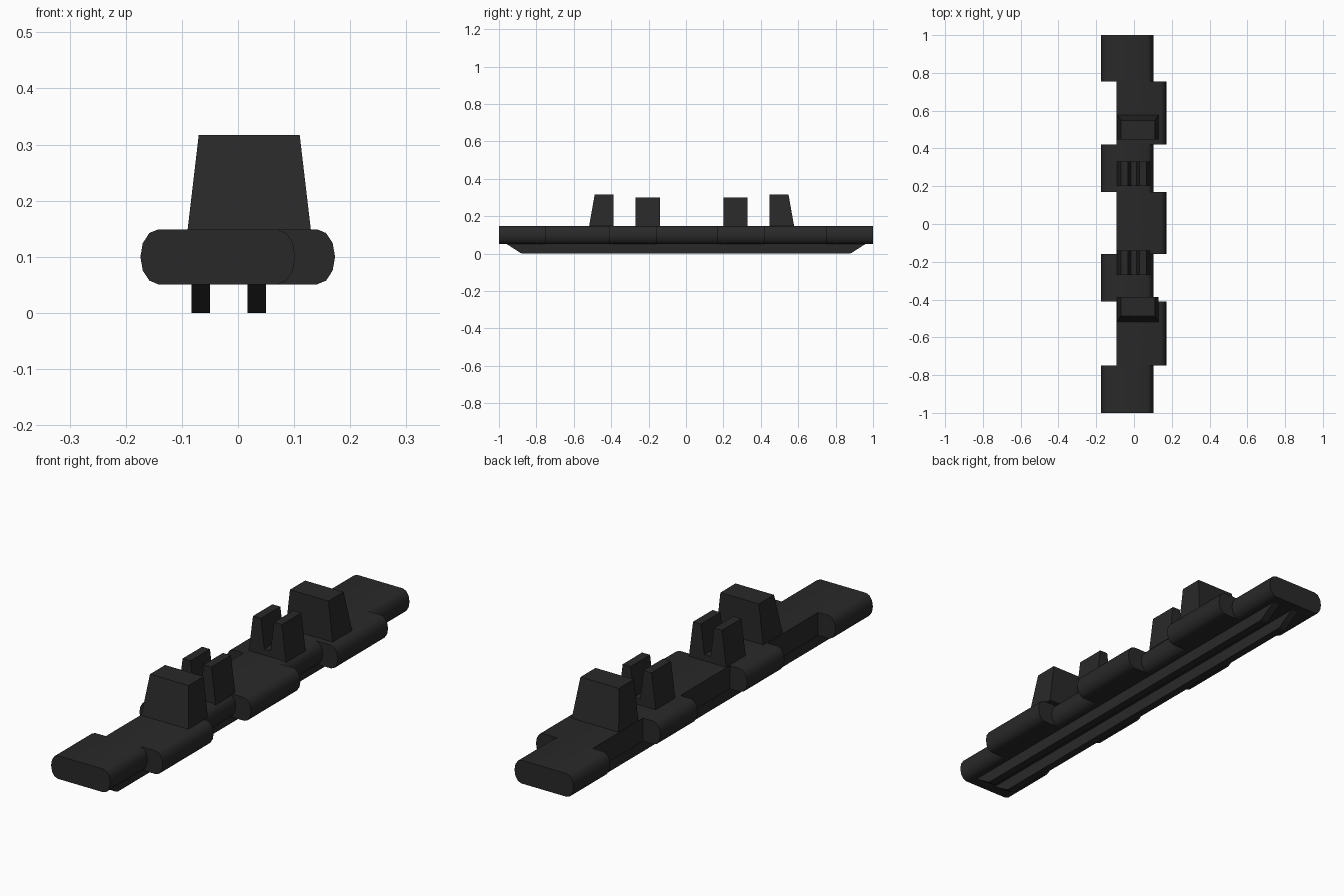
import bpy, bmesh, math

if "Cube" in bpy.data.objects:
    bpy.data.objects.remove(bpy.data.objects["Cube"])

mat = bpy.data.materials.new("dark_metal")
mat.diffuse_color = (0.022, 0.022, 0.022, 1)
mat.use_nodes = True
mat.node_tree.nodes["Principled BSDF"].inputs["Base Color"].default_value = mat.diffuse_color


def make(name, rings, smooth=False):
    """Closed solid lofted through equal-length rings of points."""
    bm = bmesh.new()
    loops = [[bm.verts.new(p) for p in r] for r in rings]
    n = len(loops[0])
    for a, b in zip(loops, loops[1:]):
        for i in range(n):
            j = (i + 1) % n
            bm.faces.new((a[i], a[j], b[j], b[i]))
    bm.faces.new(loops[0])
    bm.faces.new(loops[-1])
    bmesh.ops.recalc_face_normals(bm, faces=bm.faces[:])
    me = bpy.data.meshes.new(name)
    bm.to_mesh(me)
    bm.free()
    ob = bpy.data.objects.new(name, me)
    bpy.context.collection.objects.link(ob)
    me.materials.append(mat)
    if smooth:
        bpy.ops.object.select_all(action='DESELECT')
        bpy.context.view_layer.objects.active = ob
        ob.select_set(True)
        bpy.ops.object.shade_smooth_by_angle(angle=math.radians(35))
    return ob


def extrude_y(name, profile, y0, y1, smooth=False):
    return make(name, [[(x, y, z) for x, z in profile] for y in (y0, y1)], smooth)


def rounded(x0, x1, round_left):
    """Link cross-section: rounded right end, rounded or square left end."""
    def arc(cx, start):
        return [(cx + 0.032 * math.cos(math.radians(start + 30 * i)),
                 0.10 + 0.049 * math.sin(math.radians(start + 30 * i))) for i in range(7)]
    right = arc(x1 - 0.032, -90)
    left = arc(x0 + 0.032, 90) if round_left else [(x0, 0.149), (x0, 0.051)]
    return right + left


# Interlocking hinge segments alternating left and right
cuts = [-1, -0.75, -0.41, -0.16, 0.17, 0.42, 0.755, 1]
for i, (y0, y1) in enumerate(zip(cuts, cuts[1:])):
    if i % 2 == 0:
        extrude_y(f"left_link_{i}", rounded(-0.174, 0.102, True), y0, y1, True)
    else:
        extrude_y(f"right_link_{i}", rounded(-0.093, 0.173, False), y0, y1, True)

# Long ribs underneath, with sloping ends
for i, x in enumerate((-0.066, 0.033)):
    side = [(-0.965, 0.055), (0.965, 0.055), (0.885, 0.004), (0.875, 0),
            (-0.875, 0), (-0.885, 0.004)]
    make(f"ground_rib_{i}", [[(x + d, y, z) for y, z in side] for d in (-0.0165, 0.0165)])

# Guide horns and forked teeth, mirrored about y = 0.03
fork = [(-0.09, 0.145), (0.085, 0.145), (0.065, 0.30), (0.028, 0.30),
        (0.012, 0.175), (-0.017, 0.175), (-0.033, 0.30), (-0.07, 0.30)]
for tag, s in (("front", -1), ("back", 1)):
    rings = []
    for x0, x1, outer, z in ((-0.09, 0.13, 0.548, 0.147), (-0.07, 0.11, 0.518, 0.317)):
        a, b = 0.03 + s * 0.417, 0.03 + s * outer
        rings.append([(x0, a, z), (x1, a, z), (x1, b, z), (x0, b, z)])
    make(f"{tag}_guide_horn", rings)
    extrude_y(f"{tag}_forked_tooth", fork, 0.03 + s * 0.17, 0.03 + s * 0.30)
